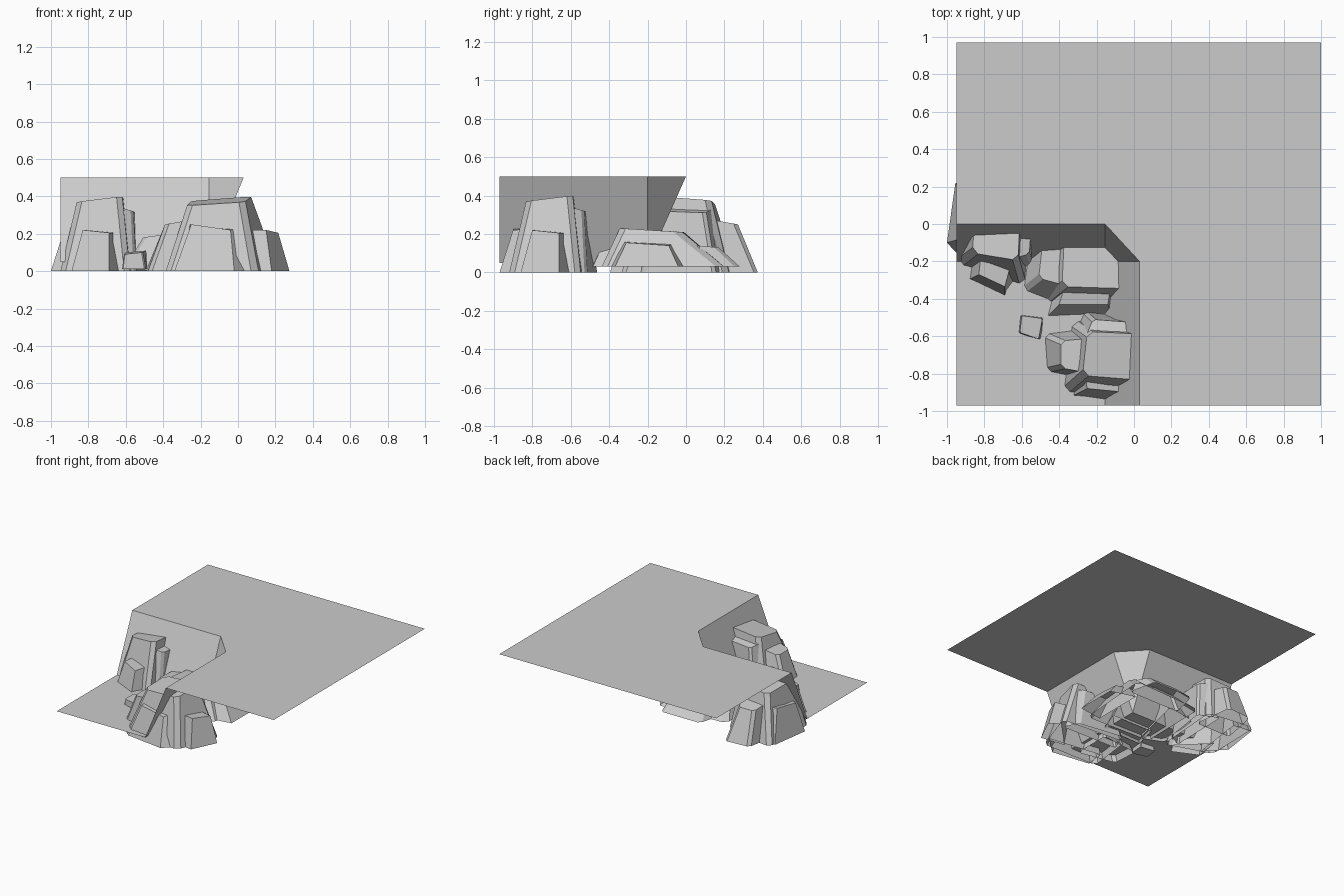
import bpy, bmesh
from mathutils import Matrix

if "Cube" in bpy.data.objects:
    bpy.data.objects.remove(bpy.data.objects["Cube"])


def make_object(name, bm):
    me = bpy.data.meshes.new(name)
    bm.to_mesh(me)
    bm.free()
    ob = bpy.data.objects.new(name, me)
    bpy.context.collection.objects.link(ob)
    return ob


def add_block(bm, base, top, heights, z0=0.0, cut=0.0, hollow=True):
    """Tapered block: corner order front-left, front-right, back-right, back-left."""
    part = bmesh.new()
    lo = [part.verts.new((x, y, z0)) for x, y in base]
    hi = [part.verts.new((x, y, z)) for (x, y), z in zip(top, heights)]
    part.faces.new(lo[::-1])
    part.faces.new(hi)
    for i in range(4):
        j = (i + 1) % 4
        part.faces.new((lo[i], lo[j], hi[j], hi[i]))
    # chamfer the upright corners
    if cut:
        posts = [e for e in part.edges if (e.verts[0] in lo) != (e.verts[1] in lo)]
        bmesh.ops.bevel(part, geom=posts, offset=cut, segments=1, affect='EDGES')
    bmesh.ops.recalc_face_normals(part, faces=part.faces)
    # rocks are shells without an underside
    if hollow:
        under = [f for f in part.faces if all(abs(v.co.z - z0) < 1e-4 for v in f.verts)]
        bmesh.ops.delete(part, geom=under, context='FACES')
    tmp = bpy.data.meshes.new("tmp")
    part.to_mesh(tmp)
    part.free()
    bm.from_mesh(tmp)
    bpy.data.meshes.remove(tmp)


def rock(name, blocks, z0=0.0, hollow=True):
    bm = bmesh.new()
    for base, top, heights, cut in blocks:
        add_block(bm, base, top, heights, z0, cut, hollow)
    return make_object(name, bm)


# Terrain sheet: raised L-shaped plateau, sloping cliff wall, low ground
LOW = .05
bm = bmesh.new()
V = lambda x, y, z: bm.verts.new((x, y, z))
a, b, c, d = V(-.95, 0, .5), V(-.155, 0, .5), V(.03, -.2, .5), V(.03, -.97, .5)
e, f, g = V(1, -.97, .5), V(1, .97, .5), V(-.95, .97, .5)
p, q, r, s = V(-.95, -.2, LOW), V(-.155, -.2, LOW), V(-.155, -.97, LOW), V(-.95, -.97, LOW)
for face in ((d, e, f, g, a, b, c), (p, q, b, a), (q, c, b), (q, r, d, c), (s, r, q, p)):
    bm.faces.new(face)
make_object("cliff_terrain", bm)

# Tall rock cluster: core plus a buttress on each side
tall = [
    ([(-.95, -.22), (-.58, -.345), (-.54, .22), (-.94, .27)],
     [(-.865, -.155), (-.62, -.195), (-.605, .13), (-.84, .155)], (.37, .40, .375, .35), .03),
    ([(-.89, -.30), (-.69, -.395), (-.635, -.32), (-.86, -.10)],
     [(-.83, -.27), (-.69, -.335), (-.66, -.22), (-.81, -.1)], (.22, .205, .205, .22), 0),
    ([(-1.0, -.10), (-.86, -.25), (-.8, .2), (-.955, .22)],
     [(-.93, -.08), (-.8, -.13), (-.8, .15), (-.91, .13)], (.22, .23, .25, .25), 0),
    ([(-.66, -.28), (-.545, -.22), (-.49, .15), (-.65, .22)],
     [(-.63, -.18), (-.56, -.16), (-.54, .10), (-.64, .14)], (.34, .32, .31, .33), .015),
    ([(-.88, .05), (-.57, .05), (-.61, .375), (-.82, .36)],
     [(-.83, .1), (-.64, .1), (-.655, .27), (-.80, .27)], (.28, .28, .25, .25), .02),
]
left_rock = rock("left_rock", tall)

# Same cluster turned a quarter for the other cliff face
right_rock = bpy.data.objects.new("right_rock", left_rock.data)
bpy.context.collection.objects.link(right_rock)
right_rock.matrix_world = Matrix.Translation((-.12, .03, 0)) @ Matrix.Rotation(1.5708, 4, 'Z')

# Low broad rock cluster in the cliff corner
rock("corner_rock", [
    ([(-.49, -.42), (.08, -.44), (.13, .2), (-.48, .17)],
     [(-.385, -.335), (-.05, -.345), (0, -.02), (-.37, -.01)], (.23, .23, .21, .21), .03),
    ([(-.47, -.5), (-.12, -.485), (-.05, -.3), (-.42, -.3)],
     [(-.40, -.43), (-.14, -.43), (-.12, -.3), (-.36, -.3)], (.15, .15, .17, .17), 0),
    ([(-.60, -.36), (-.42, -.43), (-.3, .06), (-.55, .02)],
     [(-.51, -.29), (-.36, -.33), (-.36, -.02), (-.48, -.03)], (.18, .2, .2, .18), .02),
    ([(0, -.40), (.2, -.37), (.2, -.04), (0, .02)],
     [(-.02, -.32), (.1, -.31), (.1, -.09), (-.02, -.07)], (.16, .155, .14, .15), 0),
    ([(-.38, .05), (.08, .05), (.03, .28), (-.32, .28)],
     [(-.33, .05), (.04, .05), (0, .17), (-.28, .17)], (.14, .14, .13, .13), .02),
], z0=.03)

# Loose stone on the low ground
rock("loose_stone", [
    ([(-.62, -.585), (-.495, -.62), (-.485, -.50), (-.61, -.485)],
     [(-.61, -.58), (-.51, -.615), (-.49, -.505), (-.60, -.49)], (.09, .10, .11, .10), .006),
], z0=.012, hollow=False)
